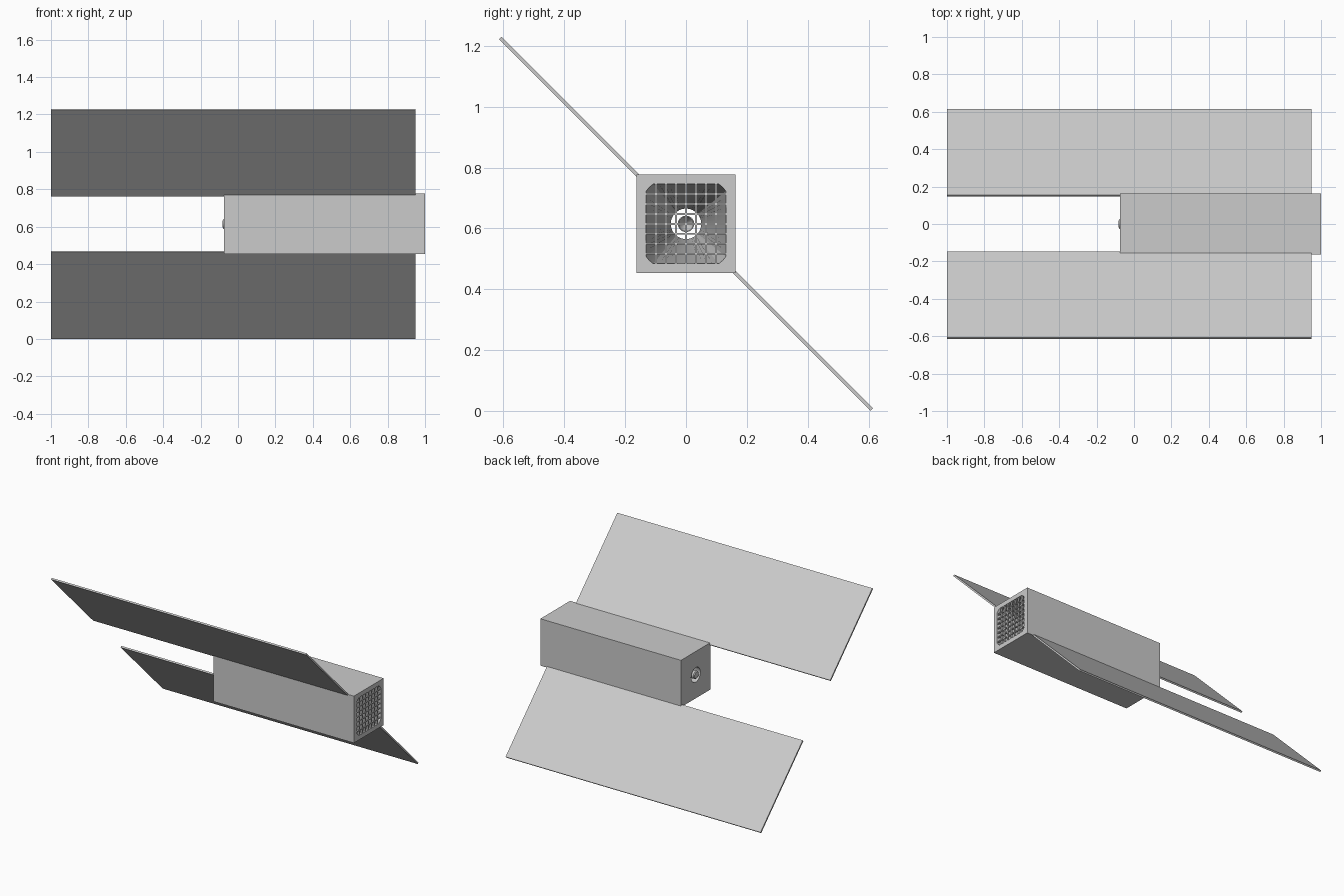
import bpy, bmesh, math
from mathutils import Matrix, Vector

old = bpy.data.objects.get("Cube")
if old:
    bpy.data.objects.remove(old, do_unlink=True)

CZ = 0.615            # height of the body axis
BACK, FRONT = -0.075, 1.0

grey = bpy.data.materials.new("light grey metal")
grey.use_nodes = True
colour = (0.6, 0.6, 0.6, 1)
grey.diffuse_color = colour
grey.node_tree.nodes["Principled BSDF"].inputs["Base Color"].default_value = colour


def finish(name, bm, smooth=False):
    bmesh.ops.recalc_face_normals(bm, faces=bm.faces)
    mesh = bpy.data.meshes.new(name)
    bm.to_mesh(mesh)
    bm.free()
    mesh.materials.append(grey)
    ob = bpy.data.objects.new(name, mesh)
    bpy.context.collection.objects.link(ob)
    if smooth:
        bpy.ops.object.select_all(action='DESELECT')
        ob.select_set(True)
        bpy.context.view_layer.objects.active = ob
        bpy.ops.object.shade_smooth_by_angle(angle=math.radians(30))
    return ob


def add_box(bm, centre, size, turn=0.0):
    m = (Matrix.Translation(centre) @ Matrix.Rotation(turn, 4, 'X')
         @ Matrix.Diagonal((*size, 1)))
    bmesh.ops.create_cube(bm, size=1, matrix=m)


def ring(bm, x, r, limit, n=64):
    """Ring around the x axis; limit 1 is a circle, 1.5 a square."""
    pts = []
    for i in range(n):
        a = math.tau * i / n
        c, s = math.cos(a), math.sin(a)
        k = r * min(limit, 1 / max(abs(c), abs(s)))
        pts.append(bm.verts.new((x, k * c, CZ + k * s)))
    return pts


def loft(bm, rings):
    for a, b in zip(rings, rings[1:]):
        for i in range(len(a)):
            j = (i + 1) % len(a)
            bm.faces.new((a[i], a[j], b[j], b[i]))


# Square body with a funnel that narrows to a round hole at the back
bm = bmesh.new()
stations = [(BACK, 0.162, 1.5), (FRONT, 0.162, 1.5), (FRONT, 0.131, 1.3),
            (BACK + 0.03, 0.05, 1), (BACK, 0.05, 1)]
rings = [ring(bm, *s) for s in stations]
loft(bm, rings + rings[:1])
finish("body", bm, smooth=True)

# Grille across the open end
bm = bmesh.new()
step, bar, depth = 0.0328, 0.006, 0.012
for i in range(-3, 4):
    add_box(bm, Vector((FRONT - 0.008, i * step, CZ)), (depth, bar, 0.264))
    add_box(bm, Vector((FRONT - 0.008, 0, CZ + i * step)), (depth, 0.264, bar))
finish("grille", bm)

# Hollow rounded cup in the middle of the back hole
bm = bmesh.new()
profile = [(-0.083, 0.012), (-0.081, 0.022), (-0.075, 0.027), (-0.03, 0.027),
           (-0.03, 0.024), (-0.06, 0.012), (-0.07, 0.003)]
rings = [ring(bm, x, r, 1, 32) for x, r in profile]
loft(bm, rings)
bm.faces.new(rings[0])
bm.faces.new(rings[-1])
finish("centre_cup", bm, smooth=True)

# Two flat panels reaching out diagonally from opposite body edges
inner, outer = 0.15, 0.6105
mid = (inner + outer) / 2
width = (outer - inner) * math.sqrt(2)
for name, side in (("upper_panel", 1), ("lower_panel", -1)):
    bm = bmesh.new()
    add_box(bm, Vector((-0.025, -side * mid, CZ + side * mid)),
            (1.95, width, 0.011), -math.pi / 4)
    finish(name, bm)
